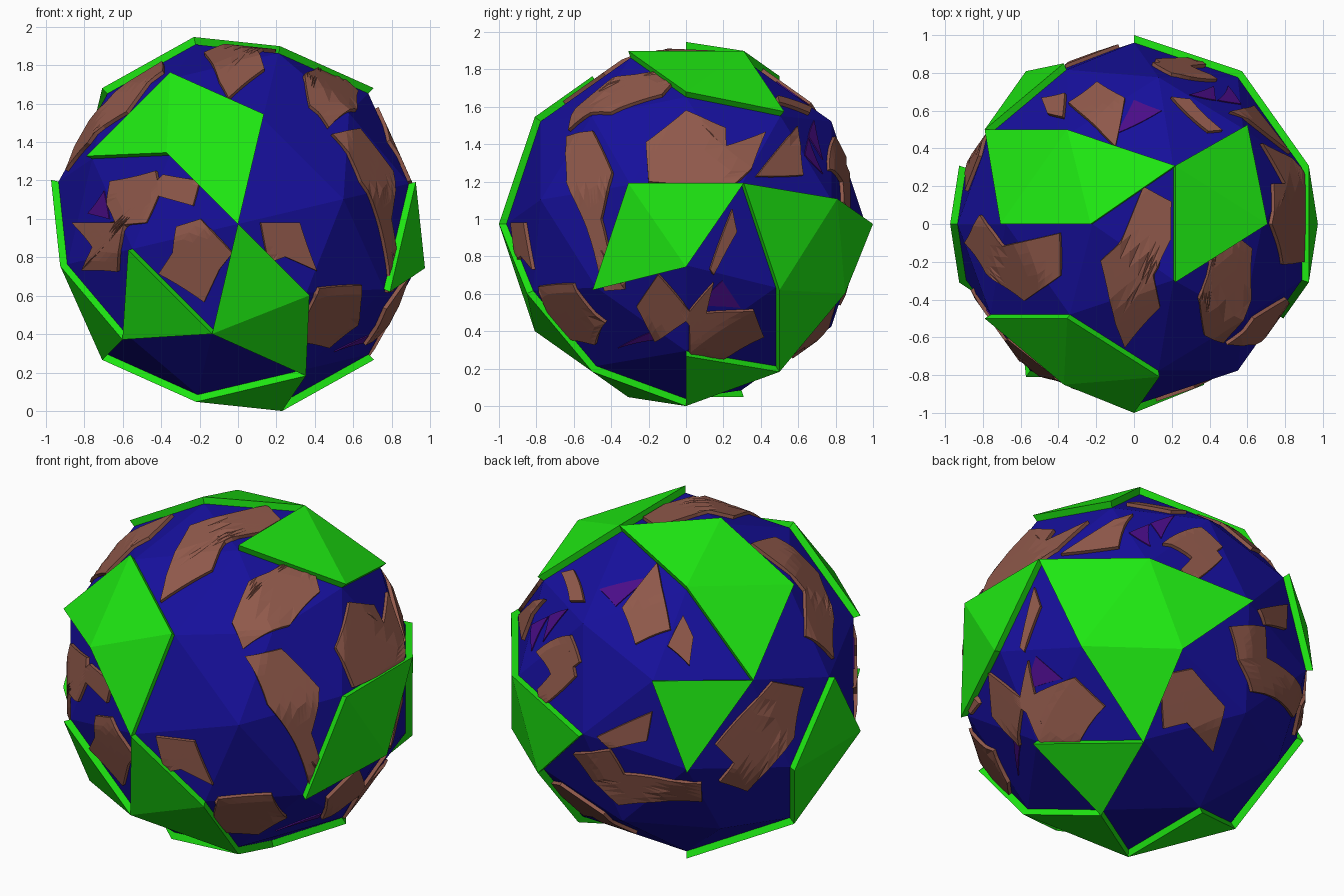
import bpy, bmesh, math
from mathutils import Vector, Matrix
from mathutils.bvhtree import BVHTree

if "Cube" in bpy.data.objects:
    bpy.data.objects.remove(bpy.data.objects["Cube"])

R = 0.96                               # ocean radius
C = Vector((0, 0, 0.973))              # planet centre
TILT = Matrix.Rotation(-math.radians(76.72), 4, 'Y')


def material(name, rgb):
    m = bpy.data.materials.new(name)
    m.diffuse_color = (*rgb, 1)
    m.use_nodes = True
    m.node_tree.nodes["Principled BSDF"].inputs["Base Color"].default_value = m.diffuse_color
    return m


def add_object(name, bm, mat):
    me = bpy.data.meshes.new(name)
    bm.to_mesh(me)
    me.materials.append(mat)
    ob = bpy.data.objects.new(name, me)
    ob.location = C
    bpy.context.collection.objects.link(ob)
    return ob


def globe(radius):
    bm = bmesh.new()
    bmesh.ops.create_icosphere(bm, subdivisions=2, radius=radius, matrix=TILT)
    return bm


blue = material("ocean_blue", (0.008, 0.005, 0.33))
green = material("plate_green", (0.013, 0.8, 0.006))
brown = material("land_brown", (0.28, 0.1, 0.07))
purple = material("deep_purple", (0.07, 0.004, 0.25))

# ocean globe
sea = globe(R)
tree = BVHTree.FromBMesh(sea)
add_object("ocean_globe", sea, blue)

# raised plates: chosen facets of the same globe, pushed outward
FACETS = [(-.08, -.89, .31), (-.20, -.72, .58), (-.51, -.62, .51), (.08, -.89, -.31),
          (.20, -.72, -.58), (-.44, -.71, -.44), (.12, -.27, -.90), (.43, .17, -.82),
          (.76, .54, 0), (.58, .72, -.20), (.31, .89, -.08), (.51, .62, -.51),
          (-.38, 0, -.85), (.94, 0, .07), (.90, -.27, -.12), (.38, 0, .85),
          (.51, .28, .745), (-.62, .33, .62), (-.43, .17, .82), (-.12, .27, .90),
          (-.58, .72, .20), (-.94, 0, -.07), (-.85, 0, -.38), (-.745, -.28, -.51)]
bm = globe(1.0)
keep = {min(bm.faces, key=lambda f: (f.calc_center_median() - Vector(d)).length) for d in FACETS}
bmesh.ops.delete(bm, geom=[f for f in bm.faces if f not in keep], context='FACES')
ext = bmesh.ops.extrude_face_region(bm, geom=bm.faces[:], use_keep_orig=True)
for v in [g for g in ext['geom'] if isinstance(g, bmesh.types.BMVert)]:
    v.co *= R
bmesh.ops.recalc_face_normals(bm, faces=bm.faces[:])
add_object("raised_plates", bm, green)


# patches: outlines drawn in a view plane, then draped over the globe
def frame(azimuth, elevation):
    a, e = math.radians(azimuth), math.radians(elevation)
    out = Vector((math.cos(a) * math.cos(e), math.sin(a) * math.cos(e), math.sin(e)))
    right = Vector((-math.sin(a), math.cos(a), 0))
    return right, out.cross(right), out


FRONT, RIGHT, TOP = frame(-90, 0), frame(0, 0), frame(-90, 90)
BACK_LEFT, BELOW = frame(124, 25), frame(51, -25)


def drape(name, view, outlines, mat, lift, thick, zero=0.0):
    right, up, out = view
    bm = bmesh.new()
    for pts in outlines:
        f = bm.faces.new([bm.verts.new((x, y - zero, 0)) for x, y in pts])
        f.normal_update()
        if f.normal.z < 0:
            f.normal_flip()
    bmesh.ops.triangulate(bm, faces=bm.faces[:], ngon_method='EAR_CLIP')
    bmesh.ops.subdivide_edges(bm, edges=bm.edges[:], cuts=4, use_grid_fill=True)
    for v in bm.verts:
        x, y = v.co.x, v.co.y
        d = right * x + up * y + out * math.sqrt(max(0.002, 0.9 - x * x - y * y))
        d.normalize()
        v.co = tree.ray_cast(Vector(), d)[0] + d * lift
    ob = add_object(name, bm, mat)
    s = ob.modifiers.new("thickness", 'SOLIDIFY')
    s.thickness, s.offset = thick, -1


LAND = dict(mat=brown, lift=0.02, thick=0.025)
DEEP = dict(mat=purple, lift=0.006, thick=0.01)

drape("front_land", FRONT, [
    [(-.68, 1.2), (-.43, 1.25), (-.42, 1.2), (-.39, 1.23), (-.2, 1.2), (-.24, 1.07), (-.42, 1.12),
     (-.48, .98), (-.6, .97), (-.64, .72), (-.82, .73), (-.78, .85), (-.88, .98), (-.65, .98),
     (-.7, 1.08)],
    [(-.33, .96), (-.2, 1.0), (-.03, .82), (-.1, .73), (-.18, .56), (-.42, .71), (-.35, .82)],
    [(.12, .98), (.33, .98), (.41, .73), (.25, .8), (.16, .77)],
    [(.36, .5), (.42, .64), (.65, .65), (.64, .43), (.48, .32), (.36, .35)],
], zero=C.z, **LAND)

drape("right_land", RIGHT, [
    [(-.22, 1.42), (0, 1.58), (.22, 1.5), (.22, 1.4), (.43, 1.47), (.35, 1.27), (.25, 1.18), (-.2, 1.2)],
    [(-.65, 1.45), (-.5, 1.47), (-.4, 1.25), (-.47, 1.0), (-.4, .75), (-.33, .62), (-.43, .62),
     (-.55, .95), (-.65, 1.2)],
    [(-.27, .52), (-.15, .7), (.02, .5), (.15, .65), (.08, .35), (0, .45), (-.17, .33)],
    [(.02, .48), (.37, .5), (.43, .35), (.1, .18), (.02, .3)],
    [(.13, .73), (.25, 1.05), (.28, .93), (.15, .7)],
    [(.38, 1.23), (.6, 1.5), (.64, 1.24)],
], zero=C.z, **LAND)

drape("top_land", TOP, [
    [(.05, .2), (.2, .12), (.2, -.08), (.1, -.27), (.14, -.45), (-.05, -.67), (-.1, -.55),
     (-.18, -.2), (-.07, -.1)],
    [(-.83, .05), (-.7, -.12), (-.4, -.05), (-.4, -.28), (-.6, -.42), (-.8, -.27), (-.9, -.1)],
    [(.4, -.28), (.47, 0), (.63, -.13), (.62, -.4), (.48, -.64), (.38, -.6), (.35, -.4)],
    [(-.35, .65), (-.2, .77), (-.05, .68), (-.1, .42), (-.2, .52)],
    [(-.5, .68), (-.37, .7), (-.38, .57), (-.47, .6)],
    [(.2, .68), (.3, .67), (.47, .5), (.4, .5)],
    [(.1, .87), (.25, .9), (.45, .78), (.2, .8)],
], **LAND)

drape("back_land", BACK_LEFT, [
    [(-.6, -.45), (-.4, -.43), (-.33, -.57), (.1, -.6), (.1, -.7), (-.35, -.72), (-.5, -.6)],
    [(-.46, -.35), (-.17, -.22), (-.2, -.38), (-.4, -.42)],
    [(.18, -.4), (.48, -.05), (.65, -.08), (.6, -.35), (.35, -.65), (.2, -.6), (.28, -.5)],
    [(-.8, -.1), (-.63, .13), (-.6, -.03), (-.78, -.2)],
], **LAND)

drape("underside_land", BELOW, [
    [(.13, -.1), (.3, -.06), (.48, -.25), (.43, -.5), (.28, -.35), (.15, -.38)],
], **LAND)

# purple trenches
drape("front_trench", FRONT, [[(-.82, 1.03), (-.72, 1.15), (-.7, 1.0)]], zero=C.z, **DEEP)
drape("top_trench", TOP, [[(0, .68), (.15, .62), (-.1, .5)], [(.3, .7), (.44, .76), (.45, .68)]], **DEEP)
drape("right_trench", RIGHT, [[(.06, .52), (.2, .66), (.3, .51)], [(.65, 1.35), (.68, 1.45), (.75, 1.25)],
                              [(-.38, .28), (-.2, .37), (-.18, .33)]], zero=C.z, **DEEP)
